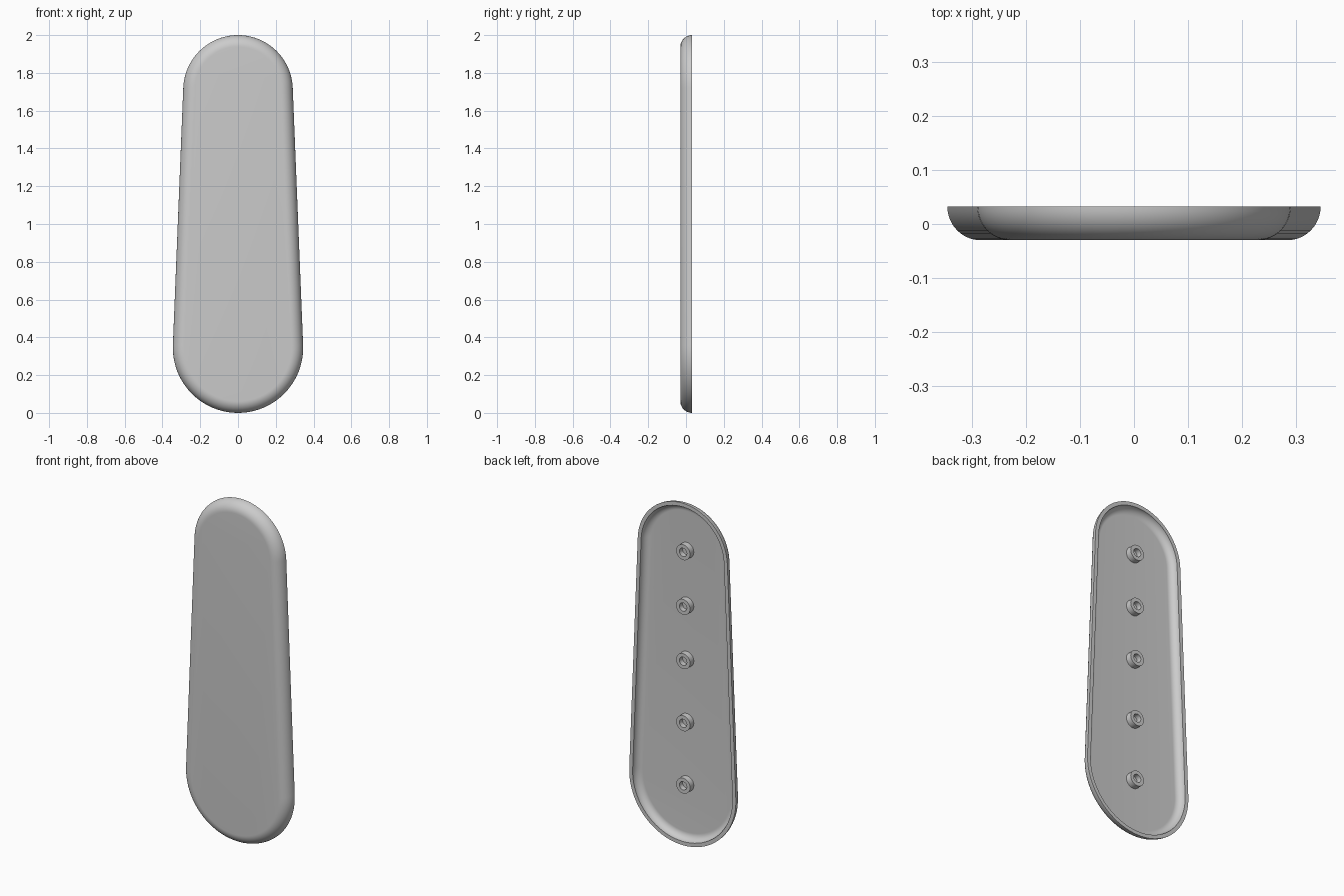
import bpy, bmesh, math

cube = bpy.data.objects.get("Cube")
if cube:
    bpy.data.objects.remove(cube, do_unlink=True)

grey = bpy.data.materials.new("plain grey")
grey.use_nodes = True
colour = (0.6, 0.6, 0.6, 1)
grey.diffuse_color = colour
grey.node_tree.nodes["Principled BSDF"].inputs["Base Color"].default_value = colour

R_LOW, R_TOP, Z_LOW, Z_TOP = 0.345, 0.29, 0.345, 1.71
BACK, FRONT, WALL = 0.032, -0.03, 0.022
ROUND = BACK - FRONT
TILT = math.asin((R_LOW - R_TOP) / (Z_TOP - Z_LOW))


def outline(inset, y, steps=40):
    """Tapered slot: two arcs joined by their common tangents."""
    points = []
    for radius, z, start, sweep in ((R_TOP, Z_TOP, TILT, math.pi - 2 * TILT),
                                    (R_LOW, Z_LOW, math.pi - TILT, math.pi + 2 * TILT)):
        for i in range(steps + 1):
            a = start + sweep * i / steps
            r = radius - inset
            points.append((r * math.cos(a), y, z + r * math.sin(a)))
    return points


def circle(radius, y, z, steps=32):
    turn = 2 * math.pi / steps
    return [(radius * math.cos(i * turn), y, z + radius * math.sin(i * turn))
            for i in range(steps)]


def loft(name, loops, cap_ends):
    """Skin a chain of matching loops and close its ends."""
    bm = bmesh.new()
    rings = [[bm.verts.new(p) for p in loop] for loop in loops]
    for a, b in zip(rings, rings[1:]):
        for i in range(len(a)):
            j = (i + 1) % len(a)
            bm.faces.new((a[i], a[j], b[j], b[i]))
    for end in cap_ends:
        bm.faces.new(rings[end])
    bmesh.ops.recalc_face_normals(bm, faces=bm.faces)
    mesh = bpy.data.meshes.new(name)
    bm.to_mesh(mesh)
    bm.free()
    mesh.materials.append(grey)
    obj = bpy.data.objects.new(name, mesh)
    bpy.context.collection.objects.link(obj)
    bpy.ops.object.select_all(action="DESELECT")
    obj.select_set(True)
    bpy.context.view_layer.objects.active = obj
    bpy.ops.object.shade_smooth_by_angle(angle=math.radians(35))
    return obj


# Hollow cover: rounded front edge, flat back rim, rounded inside
quarter = [math.pi / 2 * i / 12 for i in range(13)]
outer = [outline(ROUND * (1 - math.sin(a)), BACK - ROUND * math.cos(a)) for a in quarter]
hollow = ROUND - WALL
inner = [outline(WALL + hollow * (1 - math.cos(a)), BACK - hollow * math.sin(a))
         for a in quarter]
loft("cover_shell", outer + inner, (0, -1))

# Row of hollow mounting posts on the inside
floor = BACK - hollow
for n, z in enumerate((0.345, 0.71, 1.073, 1.39, 1.71), 1):
    loft(f"mounting_post_{n}", [circle(0.045, floor - 0.005, z), circle(0.045, BACK - 0.005, z),
                                circle(0.024, BACK - 0.005, z), circle(0.024, floor + 0.005, z)],
         (0, -1))
